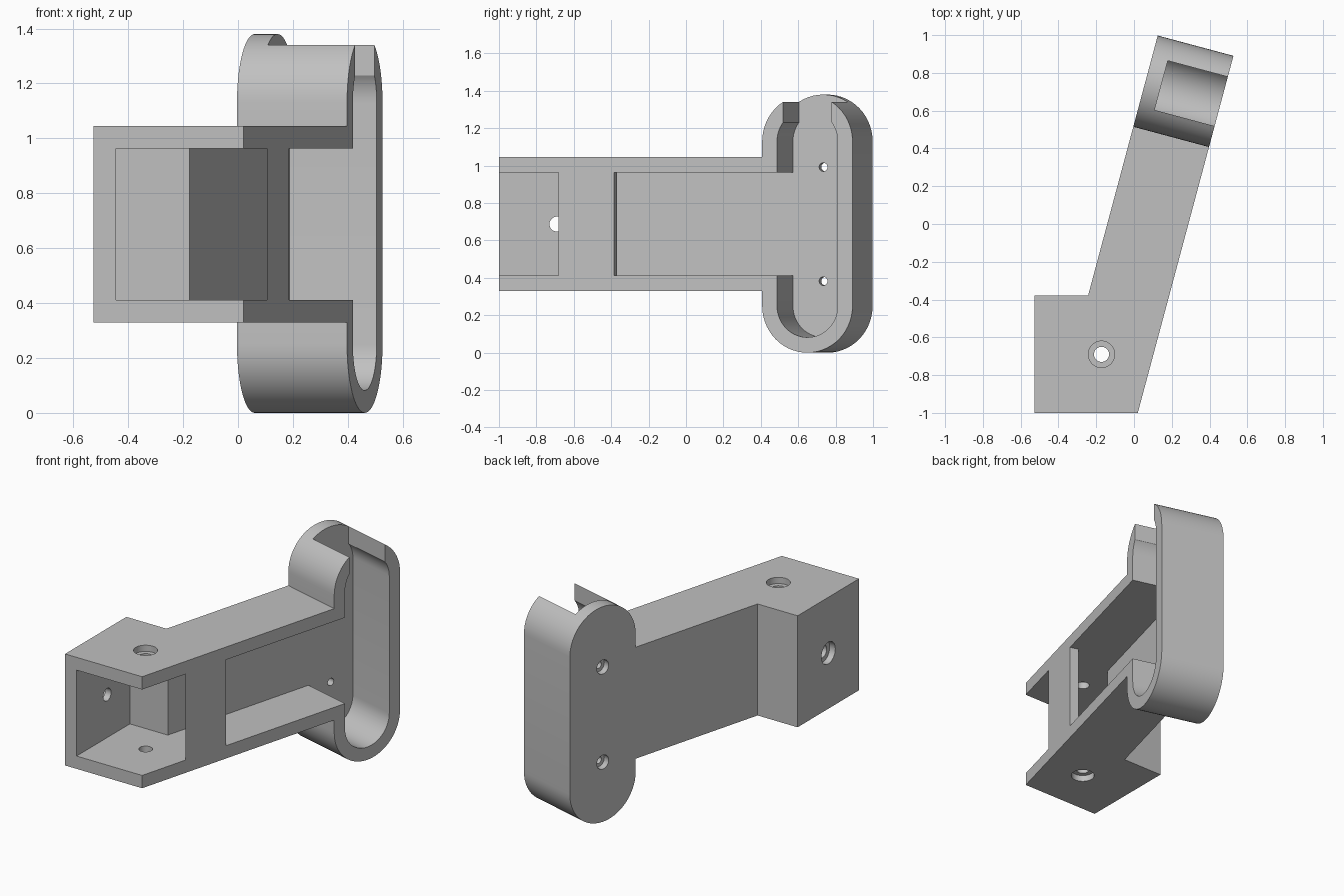
import bpy, bmesh, math
from mathutils import Matrix, Vector

if "Cube" in bpy.data.objects:
    bpy.data.objects.remove(bpy.data.objects["Cube"])

# Sizes
WALL = 0.082
Z0, Z1 = 0.33, 1.045              # arm bottom and top
CUP_U, CUP_R, CUP_H = 1.707, 0.25, 1.38
DEPTH, FLOOR = 0.415, 0.329       # arm depth, recess depth
LEFT, BACK = -0.527, -0.378       # block sides

# Slanted arm frame: u runs along the arm, v points out of its open side
ANGLE = math.radians(15)
U = Vector((math.sin(ANGLE), math.cos(ANGLE), 0))
V = Vector((math.cos(ANGLE), -math.sin(ANGLE), 0))
CORNER = Vector((0.02, -1, 0))
ARM = Matrix((U, (0, 0, 1), V)).transposed().to_4x4()
ARM.translation = CORNER


def plan(u, v):
    p = CORNER + U * u + V * v
    return p.x, p.y


def plan_at_y(y, v):
    return plan((y + 1 + v * math.sin(ANGLE)) / math.cos(ANGLE), v)


def prism(name, points, low, high, frame=Matrix()):
    bm = bmesh.new()
    base = bm.faces.new([bm.verts.new((x, y, low)) for x, y in points])
    top = bmesh.ops.extrude_face_region(bm, geom=[base])["geom"]
    moved = [g for g in top if isinstance(g, bmesh.types.BMVert)]
    bmesh.ops.translate(bm, verts=moved, vec=(0, 0, high - low))
    bmesh.ops.recalc_face_normals(bm, faces=bm.faces)
    bm.transform(frame)
    mesh = bpy.data.meshes.new(name)
    bm.to_mesh(mesh)
    bm.free()
    obj = bpy.data.objects.new(name, mesh)
    bpy.context.collection.objects.link(obj)
    return obj


def circle(radius, count=40):
    return [(radius * math.cos(2 * math.pi * i / count),
             radius * math.sin(2 * math.pi * i / count)) for i in range(count)]


def stadium(radius, steps=28):
    points = []
    for centre, start in ((CUP_H - CUP_R, 0), (CUP_R, math.pi)):
        for i in range(steps + 1):
            a = start + math.pi * i / steps
            points.append((CUP_U + radius * math.cos(a), centre + radius * math.sin(a)))
    return points


def combine(target, other, operation):
    mod = target.modifiers.new(operation.lower(), "BOOLEAN")
    mod.operation, mod.solver, mod.object = operation, "EXACT", other
    bpy.context.view_layer.objects.active = target
    bpy.ops.object.modifier_apply(modifier=mod.name)
    bpy.data.objects.remove(other)


# Mounting block with slanted arm, joined to the rounded cup
bracket = prism("bracket", [(LEFT, -1), plan(0, 0), plan(1.5, 0), plan(1.5, -DEPTH),
                            plan_at_y(BACK, -DEPTH), (LEFT, BACK)], Z0, Z1)
combine(bracket, prism("cup", stadium(CUP_R), -DEPTH, 0, ARM), "UNION")

# Cup recess and the slot in its top
combine(bracket, prism("recess", stadium(CUP_R - WALL), -FLOOR, 0.1, ARM), "DIFFERENCE")
a, b = CUP_U - 0.135, CUP_U + 0.135
combine(bracket, prism("slot", [(a, 1.1), (b, 1.1), (b, 1.5), (a, 1.5)],
                       -FLOOR, 0.1, ARM), "DIFFERENCE")

# Block cavity and arm channel, leaving a bridge on the open side
inner_back = BACK - WALL
channel = [(LEFT + WALL, -1.1), (0.105, -1.1), (0.105, inner_back),
           plan(0.637, -0.058), plan(0.637, 0.1), plan(CUP_U, 0.1),
           plan(CUP_U, -FLOOR), plan_at_y(inner_back, -FLOOR),
           (LEFT + WALL, inner_back)]
combine(bracket, prism("channel", channel, Z0 + WALL, Z1 - WALL), "DIFFERENCE")


# Counterbored screw holes: position on the outer face, direction inward
def screw_hole(position, inward, radius, head):
    frame = Vector(inward).to_track_quat("Z", "Y").to_matrix().to_4x4()
    frame.translation = position
    for r, depth in ((radius, 0.15), (head, 0.04)):
        combine(bracket, prism("drill", circle(r), -0.05, depth, frame), "DIFFERENCE")


mid_y, mid_z = -0.69, (Z0 + Z1) / 2
screw_hole((-0.172, mid_y, Z1), (0, 0, -1), 0.04, 0.07)
screw_hole((-0.172, mid_y, Z0), (0, 0, 1), 0.04, 0.07)
screw_hole((LEFT, mid_y, mid_z), (1, 0, 0), 0.04, 0.07)
for side in (-1, 1):
    x, y = plan(CUP_U, -DEPTH)
    screw_hole((x, y, mid_z + side * 0.305), V, 0.023, 0.045)

# Single grey plastic
grey = bpy.data.materials.new("grey plastic")
grey.use_nodes = True
colour = (0.53, 0.53, 0.53, 1)
grey.diffuse_color = colour
grey.node_tree.nodes["Principled BSDF"].inputs["Base Color"].default_value = colour
bracket.data.materials.clear()
bracket.data.materials.append(grey)
for face in bracket.data.polygons:
    face.material_index = 0

bpy.ops.object.select_all(action="DESELECT")
bracket.select_set(True)
bpy.context.view_layer.objects.active = bracket
bpy.ops.object.shade_smooth_by_angle(angle=math.radians(30))
